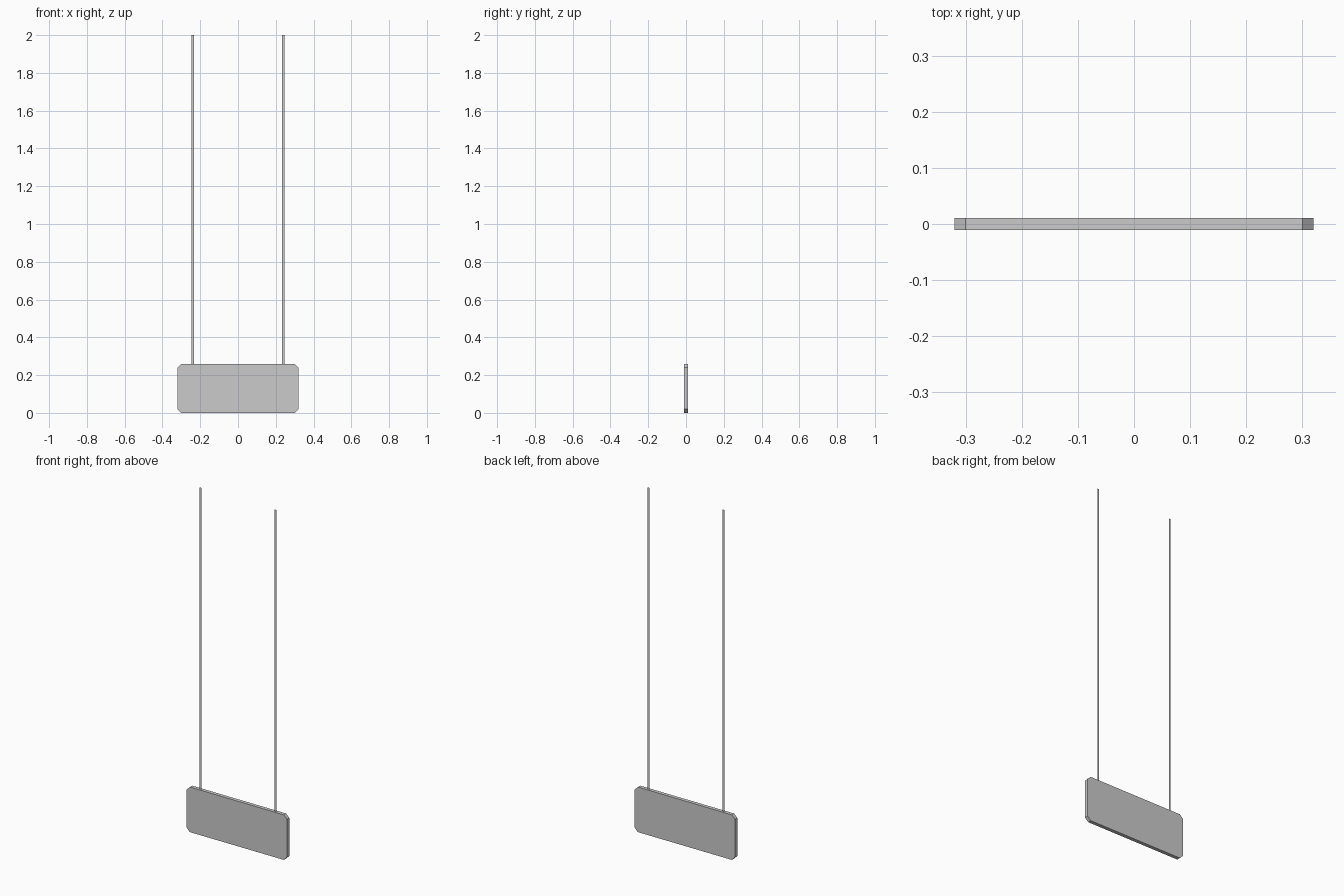
import bpy

if "Cube" in bpy.data.objects:
    bpy.data.objects.remove(bpy.data.objects["Cube"])


def make_object(name, verts, faces):
    mesh = bpy.data.meshes.new(name)
    mesh.from_pydata(verts, [], faces)
    mesh.update()
    obj = bpy.data.objects.new(name, mesh)
    bpy.context.collection.objects.link(obj)
    return obj


# Sign board: rectangle with clipped corners, extruded through y
W, H, D, C = 0.32, 0.26, 0.0105, 0.02
outline = [(-W + C, 0), (W - C, 0), (W, C), (W, H - C),
           (W - C, H), (-W + C, H), (-W, H - C), (-W, C)]
n = len(outline)
verts = [(x, y, z) for y in (-D, D) for x, z in outline]
faces = [tuple(range(n)), tuple(reversed(range(n, 2 * n)))]
faces += [(i, i + n, (i + 1) % n + n, (i + 1) % n) for i in range(n)]
make_object("sign_board", verts, faces)

# Hanging straps: flat paper-thin strips rising from the board
R = 0.006
for side, cx in (("left", -0.24), ("right", 0.24)):
    strip = [(cx - R, 0, H), (cx + R, 0, H), (cx + R, 0, 2), (cx - R, 0, 2)]
    make_object(side + "_hanging_strap", strip, [(0, 1, 2, 3)])
